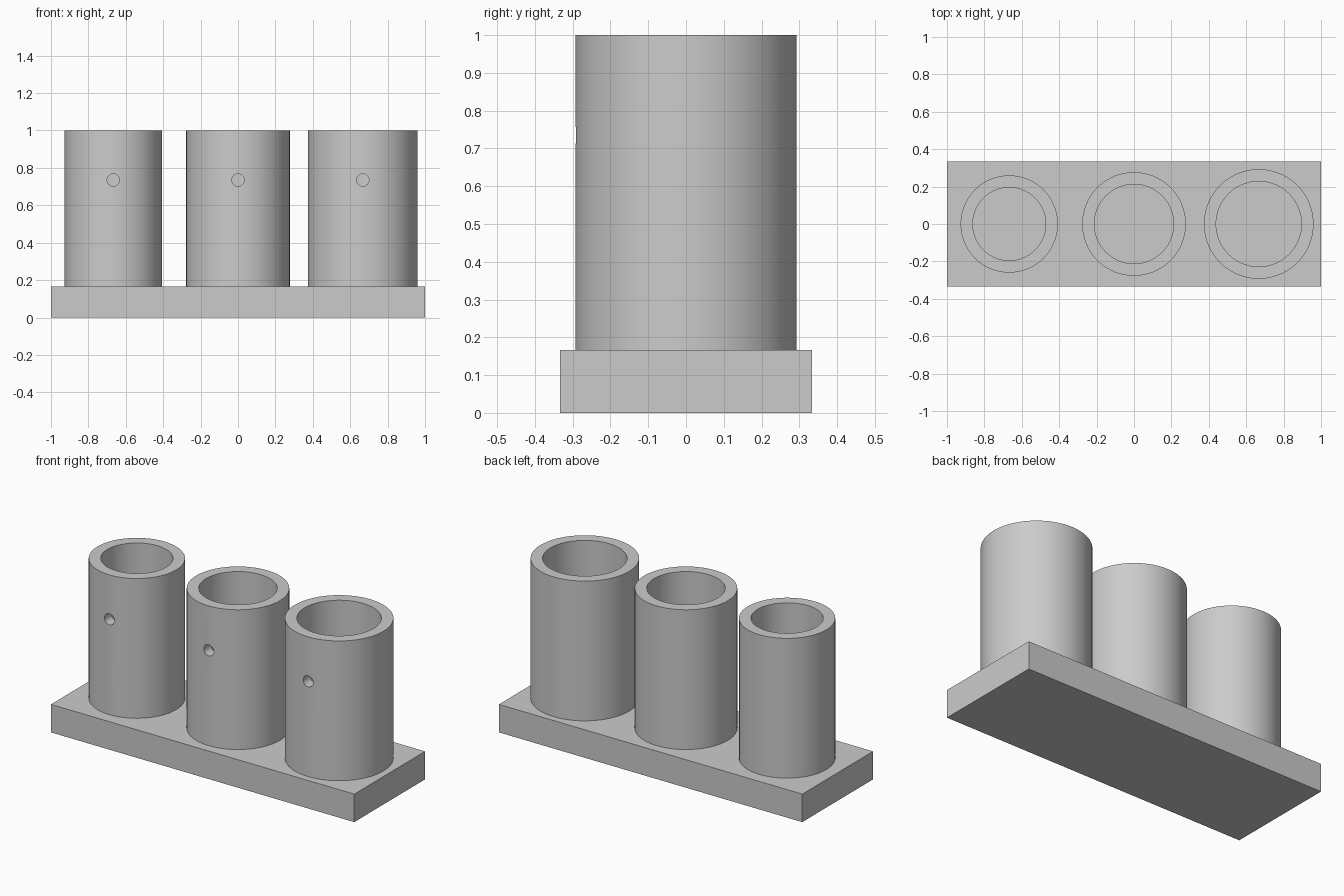
import bpy
import math

cube = bpy.data.objects.get("Cube")
if cube:
    bpy.data.objects.remove(cube, do_unlink=True)

BASE_TOP, TOP, WALL = 0.167, 1.0, 0.065
HOLE_Z, HOLE_R = 0.735, 0.033

grey = bpy.data.materials.new("plain grey")
grey.use_nodes = True
colour = (0.6, 0.6, 0.6, 1)
grey.diffuse_color = colour
grey.node_tree.nodes["Principled BSDF"].inputs["Base Color"].default_value = colour


def cylinder(name, radius, depth, location, sides=96, rotation=(0, 0, 0)):
    bpy.ops.mesh.primitive_cylinder_add(vertices=sides, radius=radius, depth=depth,
                                        location=location, rotation=rotation)
    obj = bpy.context.object
    obj.name = name
    obj.data.materials.append(grey)
    return obj


def cut(target, cutter):
    mod = target.modifiers.new("cut", 'BOOLEAN')
    mod.operation = 'DIFFERENCE'
    mod.solver = 'EXACT'
    mod.object = cutter
    bpy.context.view_layer.objects.active = target
    bpy.ops.object.modifier_apply(modifier=mod.name)
    bpy.data.objects.remove(cutter, do_unlink=True)


# Base slab
bpy.ops.mesh.primitive_cube_add(size=1, location=(0, 0, BASE_TOP / 2))
base = bpy.context.object
base.name = "base"
base.scale = (2, 0.667, BASE_TOP)
bpy.ops.object.transform_apply(location=False, rotation=False, scale=True)
base.data.materials.append(grey)

# Three open tubes, growing in width, each with a small hole in the front wall
for name, x, radius in (("right_tube", -0.667, 0.26),
                        ("middle_tube", 0, 0.277),
                        ("left_tube", 0.667, 0.293)):
    height = TOP - BASE_TOP
    middle = (x, 0, BASE_TOP + height / 2)
    tube = cylinder(name, radius, height, middle)
    cut(tube, cylinder("bore_cutter", radius - WALL, height + 0.1, middle))
    cut(tube, cylinder("hole_cutter", HOLE_R, 0.2, (x, -radius + WALL / 2, HOLE_Z),
                       32, (math.pi / 2, 0, 0)))
    bpy.ops.object.select_all(action='DESELECT')
    tube.select_set(True)
    bpy.context.view_layer.objects.active = tube
    bpy.ops.object.shade_smooth_by_angle(angle=math.radians(30))
